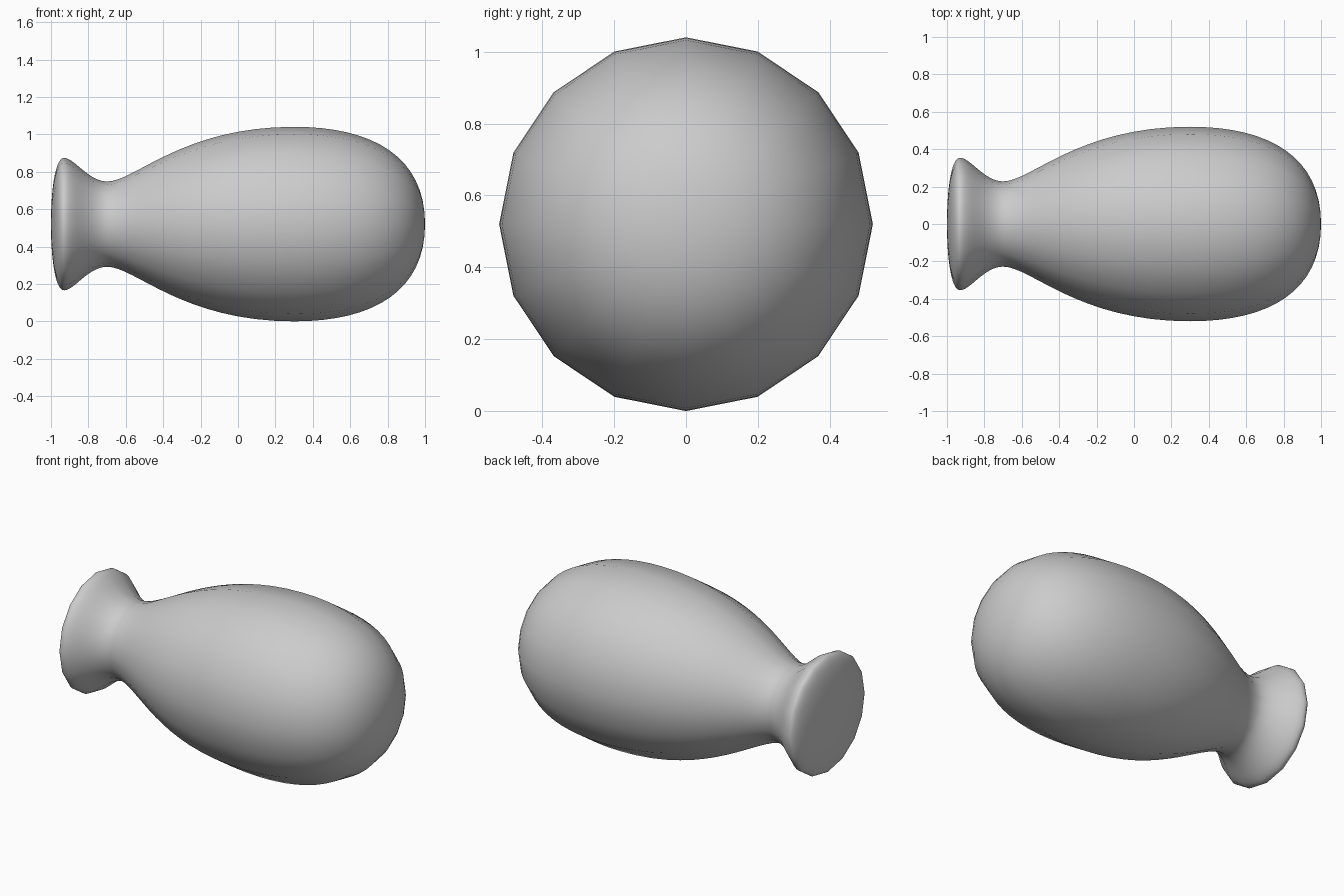
import bpy, bmesh, math
from mathutils import Vector
from mathutils.geometry import interpolate_bezier

if "Cube" in bpy.data.objects:
    bpy.data.objects.remove(bpy.data.objects["Cube"])

SIDES = 16
RADIUS = 0.52

# half profile along x: bezier segments as (x, radius)
segments = [
    ((-1, 0), (-1, 0.2), (-0.975, 0.354), (-0.93, 0.354)),            # foot
    ((-0.93, 0.354), (-0.875, 0.354), (-0.8, 0.228), (-0.7, 0.228)),  # neck
    ((-0.7, 0.228), (-0.55, 0.228), (-0.3, 0.52), (0.3, 0.52)),       # body
    ((0.3, 0.52), (0.73, 0.52), (1, 0.355), (1, 0)),                  # rounded end
]
profile = []
for seg in segments:
    pts = interpolate_bezier(*[Vector((x, r, 0)) for x, r in seg], 17)
    profile += pts if not profile else pts[1:]

# lathe the profile round the x axis
bm = bmesh.new()
start = bm.verts.new((-1, 0, RADIUS))
end = bm.verts.new((1, 0, RADIUS))
rings = []
for p in profile[1:-1]:
    rings.append([bm.verts.new((p.x,
                                p.y * math.sin(2 * math.pi * i / SIDES),
                                RADIUS + p.y * math.cos(2 * math.pi * i / SIDES)))
                  for i in range(SIDES)])
for i in range(SIDES):
    j = (i + 1) % SIDES
    bm.faces.new((start, rings[0][i], rings[0][j]))
    bm.faces.new((end, rings[-1][j], rings[-1][i]))
    for a, b in zip(rings, rings[1:]):
        bm.faces.new((a[i], b[i], b[j], a[j]))
bmesh.ops.recalc_face_normals(bm, faces=bm.faces)
for f in bm.faces:
    f.smooth = True

mesh = bpy.data.meshes.new("turned_body")
bm.to_mesh(mesh)
bm.free()
grey = bpy.data.materials.new("light grey")
grey.diffuse_color = (0.6, 0.6, 0.6, 1)
grey.use_nodes = True
grey.node_tree.nodes["Principled BSDF"].inputs["Base Color"].default_value = grey.diffuse_color
mesh.materials.append(grey)
bpy.context.collection.objects.link(bpy.data.objects.new("turned_body", mesh))
